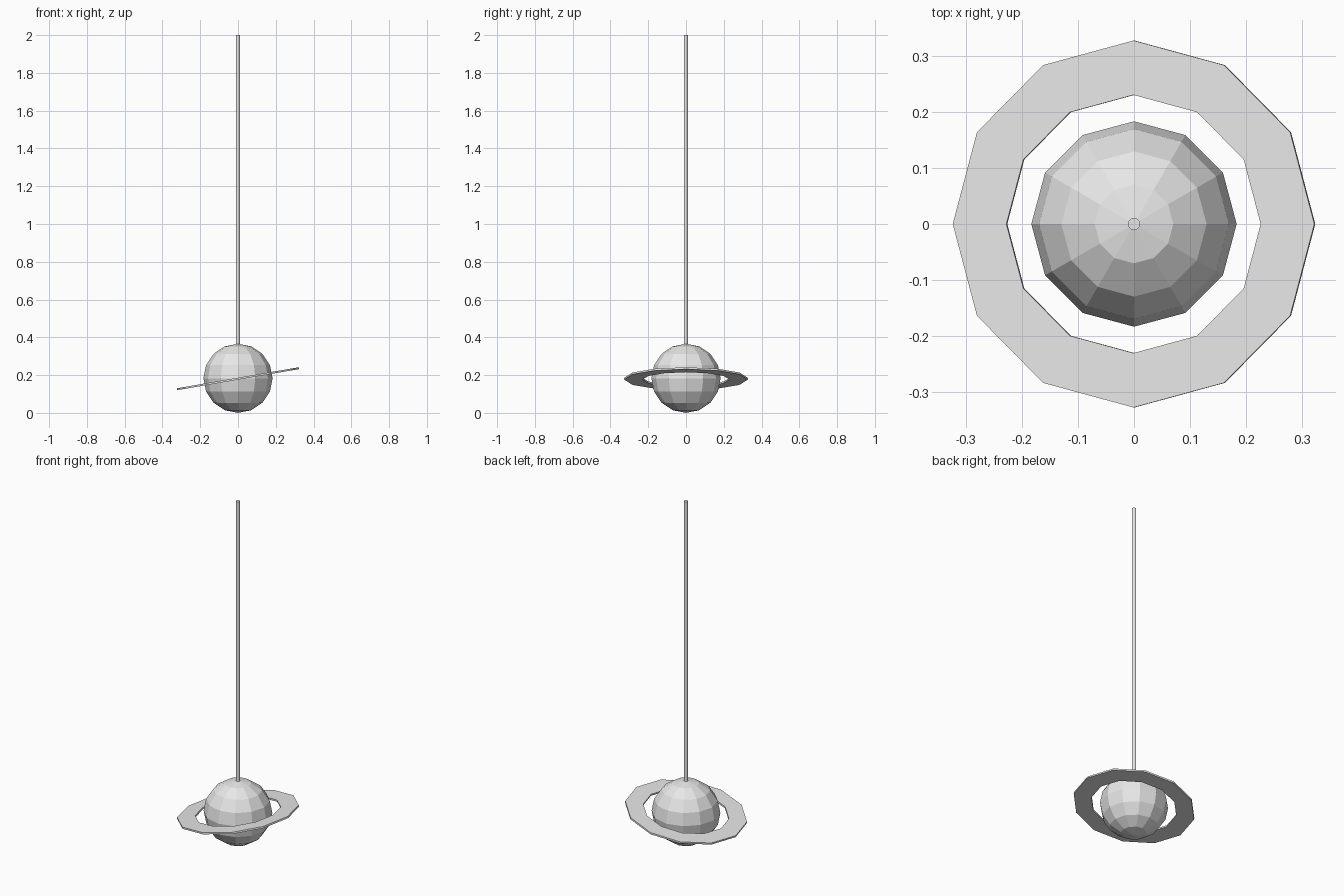
import bpy, bmesh, math

if "Cube" in bpy.data.objects:
    bpy.data.objects.remove(bpy.data.objects["Cube"])

grey = bpy.data.materials.new("light_grey")
grey.diffuse_color = (0.8, 0.8, 0.8, 1)
grey.use_nodes = True
grey.node_tree.nodes["Principled BSDF"].inputs["Base Color"].default_value = grey.diffuse_color

R = 0.183       # globe radius
SIDES = 12


def finish(obj, name):
    obj.name = name
    obj.data.materials.append(grey)
    return obj


# Faceted globe
bpy.ops.mesh.primitive_uv_sphere_add(segments=SIDES, ring_count=8, radius=R, location=(0, 0, R))
finish(bpy.context.object, "globe")

# Thin hanging rod, starting just inside the globe top
rod_bottom, rod_top = 2 * R - 0.01, 2.0
bpy.ops.mesh.primitive_cylinder_add(vertices=SIDES, radius=0.011, depth=rod_top - rod_bottom,
                                    location=(0, 0, (rod_top + rod_bottom) / 2))
finish(bpy.context.object, "hanging_rod")

# Tilted flat ring: a rectangular section joined around the axis
bm = bmesh.new()
section = [(0.327, -0.005), (0.327, 0.005), (0.23, 0.005), (0.23, -0.005)]
loops = []
for i in range(SIDES):
    a = 2 * math.pi * i / SIDES
    loops.append([bm.verts.new((r * math.cos(a), r * math.sin(a), z)) for r, z in section])
for i in range(SIDES):
    a, b = loops[i], loops[(i + 1) % SIDES]
    for j in range(4):
        k = (j + 1) % 4
        bm.faces.new((a[j], b[j], b[k], a[k]))
bmesh.ops.recalc_face_normals(bm, faces=bm.faces)
mesh = bpy.data.meshes.new("ring")
bm.to_mesh(mesh)
bm.free()
ring = bpy.data.objects.new("ring", mesh)
bpy.context.collection.objects.link(ring)
finish(ring, "ring")
ring.location = (0, 0, 0.181)
ring.rotation_euler = (0, math.radians(-9.8), 0)
